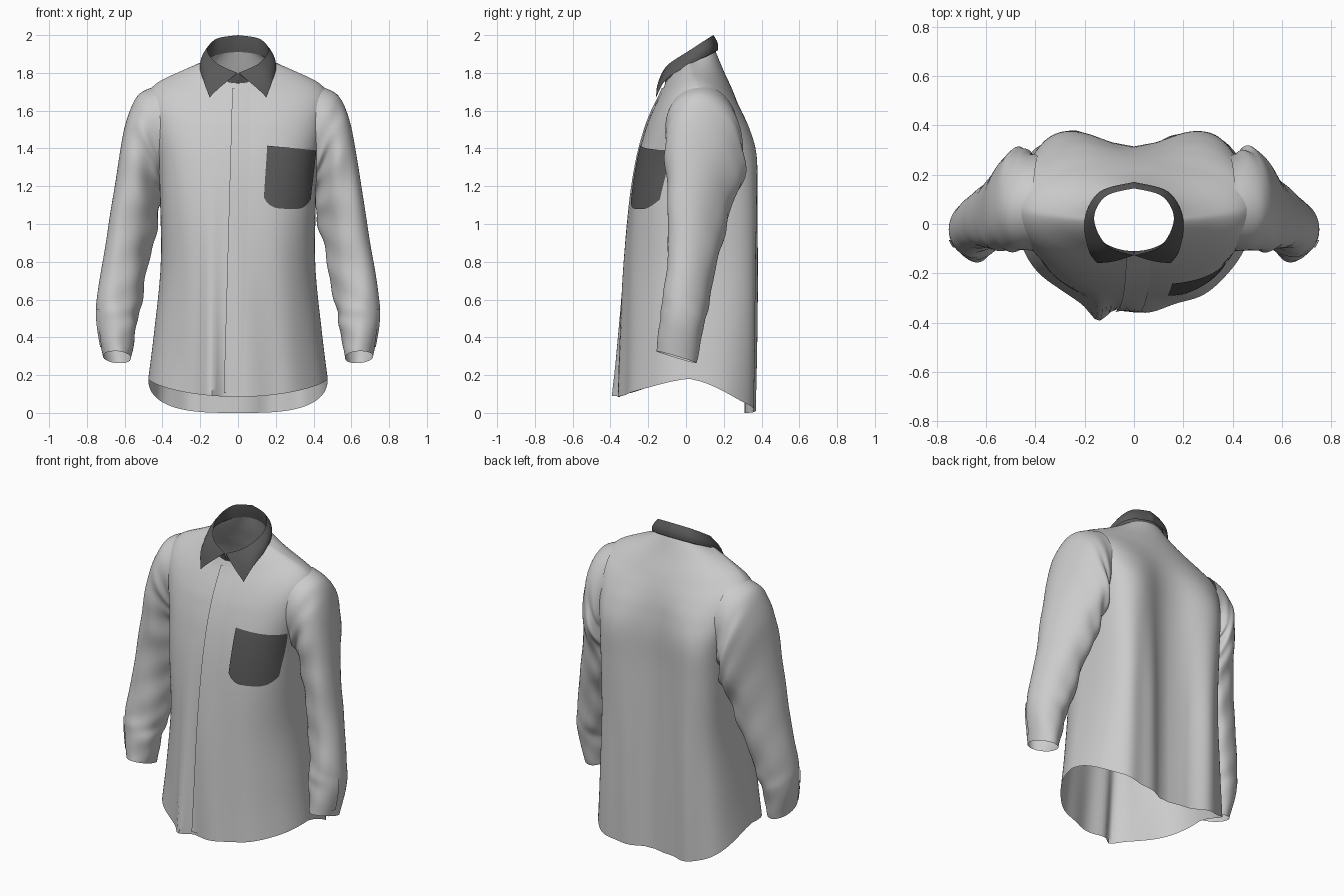
import bpy, math
from math import sin, cos, pi, exp
from mathutils import Vector
from mathutils.bvhtree import BVHTree

if "Cube" in bpy.data.objects:
    bpy.data.objects.remove(bpy.data.objects["Cube"])

dark = bpy.data.materials.new("dark_cloth")
dark.diffuse_color = (0.1, 0.1, 0.1, 1)
dark.use_nodes = True
dark.node_tree.nodes["Principled BSDF"].inputs["Base Color"].default_value = dark.diffuse_color


def spline(rows, t):
    """Catmull-Rom through equal-length tuples, t in 0..1."""
    s = t * (len(rows) - 1)
    i = min(int(s), len(rows) - 2)
    f = s - i
    a, b, c, d = (rows[max(0, min(len(rows) - 1, k))] for k in (i - 1, i, i + 1, i + 2))
    return [q + .5 * f * (r - p + f * (2*p - 5*q + 4*r - w + f * (3*(q - r) + w - p)))
            for p, q, r, w in zip(a, b, c, d)]


def grid(name, rows, closed=False, mat=None, skip=None):
    """Quad mesh through rows of points."""
    n = len(rows[0])
    verts = [Vector(p) for r in rows for p in r]
    faces = []
    for i in range(len(rows) - 1):
        for j in range(n if closed else n - 1):
            k = (j + 1) % n
            f = (i*n + j, i*n + k, (i+1)*n + k, (i+1)*n + j)
            if not (skip and skip(sum((verts[v] for v in f), Vector()) / 4)):
                faces.append(f)
    me = bpy.data.meshes.new(name)
    me.from_pydata(verts, [], faces)
    ob = bpy.data.objects.new(name, me)
    bpy.context.collection.objects.link(ob)
    if mat:
        me.materials.append(mat)
    bpy.context.view_layer.objects.active = ob
    ob.select_set(True)
    bpy.ops.object.shade_smooth_by_angle(angle=math.radians(50))
    ob.select_set(False)
    return ob, BVHTree.FromPolygons(verts, faces)


def spow(v, e):
    return math.copysign(abs(v) ** e, v)


# Body: half width, side y, front y, back y, front z, side z, back z,
# front squareness, back squareness, hollow down the back
BODY = [
    (.475, .02, -.355, .395, .085, .18, .0, 2.0, 3.2, .085),
    (.445, .02, -.345, .405, .36, .42, .33, 2.0, 3.4, .095),
    (.410, .03, -.325, .410, .75, .77, .75, 2.2, 3.8, .10),
    (.412, .04, -.290, .410, 1.13, 1.1, 1.13, 2.7, 4.0, .10),
    (.425, .06, -.255, .405, 1.35, 1.32, 1.36, 2.9, 3.8, .09),
    (.465, .07, -.215, .365, 1.50, 1.52, 1.50, 2.7, 3.0, .06),
    (.480, .07, -.185, .310, 1.58, 1.67, 1.60, 2.4, 2.5, .025),
    (.430, .05, -.155, .250, 1.645, 1.745, 1.70, 2.2, 2.2, 0),
    (.300, .03, -.128, .200, 1.70, 1.81, 1.81, 2.0, 2.0, 0),
    (.180, .02, -.110, .158, 1.745, 1.86, 1.91, 2.0, 2.0, 0)]


def body_point(t, th):
    a, yc, yf, yb, zf, zs, zb, nf, nb, hollow = spline(BODY, t)
    front = sin(th) < 0
    n = nf if front else nb
    w = abs(sin(th)) ** (2 / n)
    x = a * spow(cos(th), 2 / n)
    y = yc + w * ((yf if front else yb) - yc)
    z = zs + ((zf if front else zb) - zs) * w ** 1.4
    loose = max(0, 1 - z / 1.3)
    if front:   # folds beside the front opening
        y -= loose * w * (.06 * exp(-((x + .145) / .045) ** 2) + .008 * sin(x * 26 + z * 2))
    else:       # hollow and long folds of the back
        y -= w * (hollow * exp(-(x / .2) ** 2) + .008 * min(1, loose * 2) * sin(x * 32))
    return x, y, z


body, body_tree = grid(
    "shirt_body",
    [[body_point(i / 80, 2 * pi * j / 128) for j in range(128)] for i in range(81)],
    closed=True,
    skip=lambda c: abs(c.x) > .34 and ((c.y - .09) / .14) ** 2 + ((c.z - 1.47) / .16) ** 2 < 1)

# Sleeve: outer x, outer z, inner x, inner z, centre y, half depth, cuff tilt, twist back
SLEEVE = [
    (.41, 1.735, .36, 1.26, .085, .195, 0, .01),
    (.53, 1.68, .385, 1.22, .095, .20, 0, .03),
    (.60, 1.51, .40, 1.16, .10, .20, 0, .06),
    (.65, 1.22, .42, 1.02, .07, .16, 0, .06),
    (.70, .90, .47, .81, .04, .13, 0, .04),
    (.745, .62, .515, .58, .0, .12, .1, .02),
    (.75, .48, .54, .44, -.025, .115, .2, 0),
    (.715, .30, .565, .29, -.05, .105, .3, 0)]


def sleeve_point(t, th, s):
    xo, zo, xi, zi, yc, hy, tilt, twist = spline(SLEEVE, t)
    # Creases run round the back and inside, the outer edge stays clean
    k = .05 * min(1, t * 5) * (1.03 - t) ** .3 * (.55 - .45 * cos(th))
    r = 1 + k * (sin(30 * t + 2 * th + s) + .7 * sin(52 * t - 3 * th) + .5 * sin(6 * th + 12 * t))
    c = cos(th) * r
    y = hy * sin(th) * r - twist * c
    return (s * ((xo + xi) / 2 + c * (xo - xi) / 2), yc + y,
            (zo + zi) / 2 + c * (zo - zi) / 2 - tilt * y)


def drape(name, tree, pts, direction, lift, mat=None):
    """Project a grid of points along a direction onto the cloth, lifted slightly."""
    d = Vector(direction)
    rows = []
    for r in pts:
        row = []
        for j, p in enumerate(r):
            hit = tree.ray_cast(Vector(p) - d * 2, d)[0]
            row.append((hit or Vector(p)) - d * lift(j / (len(r) - 1)))
        rows.append(row)
    return grid(name, rows, mat=mat)


for side, s in (("left", 1), ("right", -1)):
    ob, tree = grid(
        side + "_sleeve",
        [[sleeve_point(i / 80, 2 * pi * j / 64, s) for j in range(64)] for i in range(81)],
        closed=True)
    # Vent strip above the cuff opening
    drape(side + "_cuff_vent", tree,
          [[(0.64 * s, -.095 + .03 * j / 3, .35 + .2 * i / 10) for j in range(4)] for i in range(11)],
          (-s, 0, 0), lambda u: .007)

# Front placket: overlapping strip with one raised edge
drape("front_placket", body_tree,
      [[(-.03 - .045 * (1 - i / 60) + .1 * j / 8, 0, .105 + 1.615 * i / 60) for j in range(9)]
       for i in range(61)],
      (0, 1, 0), lambda u: .009 - .008 * u)


# Chest pocket: rounded lower corners
def pocket_point(u, v):
    drop = .055 * abs(2 * u - 1) ** 4
    top = 1.415 - .025 * u
    bottom = 1.085 + drop - .01 * u
    left, right = .155 - .018 * (1 - v), .415 - .03 * (1 - v)
    return left + (right - left) * u, 0, bottom + (top - bottom) * v


drape("chest_pocket", body_tree,
      [[pocket_point(j / 20, i / 20) for j in range(21)] for i in range(21)],
      (0, 1, 0), lambda u: .008, dark)

# Collar: fold line and outer edge (starting at the point), right half of each
FOLD = [(.004, -.128, 1.80), (.11, -.088, 1.85), (.162, .02, 1.92), (.115, .112, 1.98), (0, .145, 2.0)]
EDGE = [(.15, -.158, 1.67), (.185, -.105, 1.765), (.2, .02, 1.845), (.14, .13, 1.90), (0, .170, 1.92)]
N = 32


def half(edge):
    return [spline(edge, i / N) for i in range(N + 1)]


def between(h1, h2, steps, bulge):
    """Rows from one half edge to another, mirrored to the left side."""
    a, b = (h + [(-x, y, z) for x, y, z in h[-2::-1]] for h in (h1, h2))
    rows = []
    for k in range(steps + 1):
        f = k / steps
        g = 1 + bulge * sin(pi * f)
        rows.append([(g * (p[0] + (q[0] - p[0]) * f), g * (p[1] + (q[1] - p[1]) * f),
                      p[2] + (q[2] - p[2]) * f) for p, q in zip(a, b)])
    return rows


neckline = [body_point(1, -pi / 2 + pi * i / N) for i in range(N + 1)]
grid("collar_leaf", between(half(FOLD), half(EDGE), 8, .06), mat=dark)
grid("collar_stand", between(half(FOLD), neckline, 6, -.01), mat=dark)
